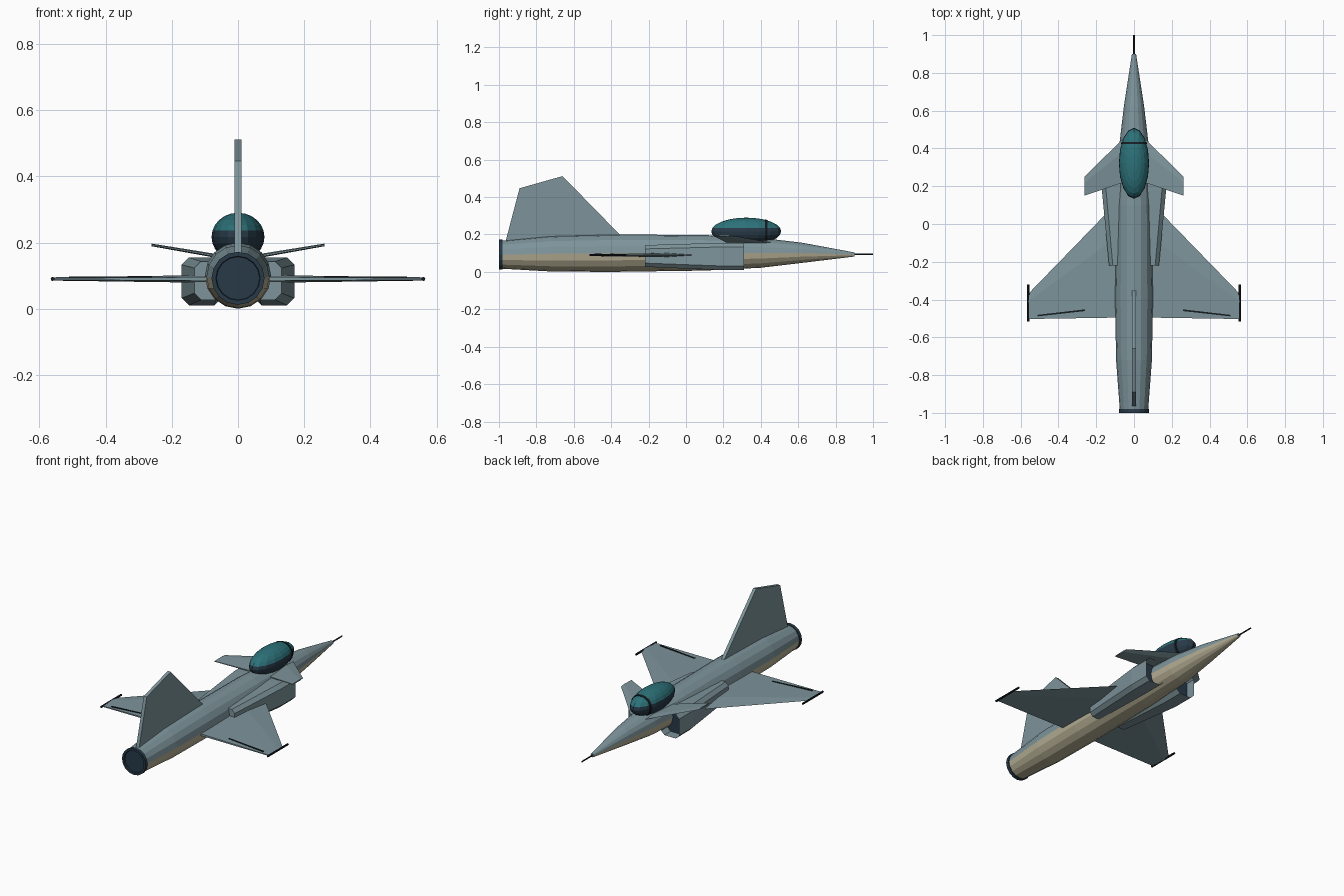
import bpy, bmesh, math
from mathutils import Vector

cube = bpy.data.objects.get("Cube")
if cube:
    bpy.data.objects.remove(cube, do_unlink=True)


def material(name, r, g, b):
    m = bpy.data.materials.new(name)
    m.use_nodes = True
    m.diffuse_color = (r, g, b, 1)
    m.node_tree.nodes["Principled BSDF"].inputs["Base Color"].default_value = (r, g, b, 1)
    return m


grey = material("blue grey paint", 0.205, 0.296, 0.328)
tan = material("tan belly paint", 0.47, 0.43, 0.30)
navy = material("dark navy", 0.021, 0.042, 0.064)
black = material("near black", 0.008, 0.012, 0.016)
teal = material("teal glass", 0.025, 0.165, 0.19)


def finish(bm, name, *mats):
    bmesh.ops.recalc_face_normals(bm, faces=bm.faces)
    mesh = bpy.data.meshes.new(name)
    bm.to_mesh(mesh)
    bm.free()
    for m in mats:
        mesh.materials.append(m)
    ob = bpy.data.objects.new(name, mesh)
    bpy.context.collection.objects.link(ob)
    return ob


def loft(sections):
    """Skin a row of equal point rings and cap both ends."""
    bm = bmesh.new()
    rings = [[bm.verts.new(p) for p in s] for s in sections]
    n = len(rings[0])
    for a, b in zip(rings, rings[1:]):
        for i in range(n):
            j = (i + 1) % n
            bm.faces.new((a[i], a[j], b[j], b[i]))
    bm.faces.new(rings[0])
    bm.faces.new(rings[-1])
    return bm


def ring(y, z, r, sides=16):
    turn = 2 * math.pi / sides
    return [(r * math.cos(i * turn), y, z + r * math.sin(i * turn)) for i in range(sides)]


def rod(name, a, b, r, mat, sides=8):
    a, b = Vector(a), Vector(b)
    bm = bmesh.new()
    rot = Vector((0, 0, 1)).rotation_difference(b - a).to_matrix().to_4x4()
    rot.translation = (a + b) / 2
    bmesh.ops.create_cone(bm, cap_ends=True, segments=sides, radius1=r, radius2=r,
                          depth=(b - a).length, matrix=rot)
    return finish(bm, name, mat)


def airfoil(x, front, back, z, t):
    """Thin section with a sharp leading edge and blunt trailing edge."""
    mid = front + (back - front) * 0.3
    return [(x, front, z), (x, mid, z + t / 2), (x, back, z + t / 4),
            (x, back, z - t / 4), (x, mid, z - t / 2)]


# Fuselage with a tan belly
hull = [(-0.985, 0.092, 0.075), (-0.72, 0.097, 0.095), (-0.4, 0.1, 0.1), (0.1, 0.102, 0.095),
        (0.4, 0.102, 0.08), (0.62, 0.102, 0.054), (0.9, 0.093, 0.011)]
bm = loft([ring(*s) for s in hull])
for f in bm.faces:
    f.material_index = 1 if f.calc_center_median().z < 0.095 and len(f.verts) == 4 else 0
finish(bm, "fuselage", grey, tan)

# Exhaust nozzle with a shallow recess
nozzle = [(-0.98, 0.08), (-1.0, 0.08), (-1.0, 0.067), (-0.992, 0.065)]
finish(loft([ring(y, 0.092, r) for y, r in nozzle]), "exhaust_nozzle", navy)

# Nose probe
rod("nose_probe", (0, 0.89, 0.093), (0, 1, 0.093), 0.004, black)

# Canopy: glass above, dark frame below
bm = bmesh.new()
bmesh.ops.create_uvsphere(bm, u_segments=16, v_segments=12, radius=1)
for v in bm.verts:
    v.co = (v.co.x * 0.08, 0.322 + v.co.y * 0.187, 0.217 + v.co.z * 0.073)
for f in bm.faces:
    f.material_index = 0 if f.calc_center_median().z > 0.23 else 1
finish(bm, "canopy", teal, navy)


# Canopy arch following the glass
def hoop(y, grow):
    k = math.sqrt(1 - ((y - 0.322) / 0.187) ** 2) * grow
    return [(0.08 * k * math.cos(a), y, 0.217 + 0.073 * k * math.sin(a))
            for a in [i * math.pi / 8 for i in range(16)]]


finish(loft([hoop(0.423, 1.04), hoop(0.435, 1.04)]), "canopy_arch", black)

# Tail fin, a flat plate
fin = [(-0.968, 0.15), (-0.89, 0.447), (-0.66, 0.512), (-0.34, 0.185)]
finish(loft([[(x, y, z) for y, z in fin] for x in (-0.01, 0.01)]), "tail_fin", grey)


# Intake section: box with bevelled corners
def duct(s, y, inner, outer, low, high, c):
    pts = [(inner + c, low), (outer - c, low), (outer, low + c), (outer, high - c),
           (outer - c, high), (inner + c, high), (inner, high - c), (inner, low + c)]
    return [(s * x, y, z) for x, z in pts]


for side, s in (("left", 1), ("right", -1)):
    # Delta wing
    finish(loft([airfoil(s * 0.06, 0.145, -0.495, 0.09, 0.024),
                 airfoil(s * 0.56, -0.37, -0.503, 0.09, 0.01)]), side + "_wing", grey)

    # Wingtip rail and dark control-surface strip
    rod(side + "_wingtip_rail", (s * 0.56, -0.32, 0.09), (s * 0.56, -0.515, 0.09), 0.006, black)
    strip = [(0.26, -0.452), (0.51, -0.481), (0.51, -0.489), (0.26, -0.461)]
    finish(loft([[(s * x, y, z) for x, y in strip] for z in (0.0925, 0.0975)]),
           side + "_flap_strip", black)

    # Canard, angled upward
    finish(loft([airfoil(s * 0.05, 0.46, 0.222, 0.157, 0.012),
                 airfoil(s * 0.262, 0.25, 0.15, 0.193, 0.008)]), side + "_canard", grey)

    # Air intake with a dark recessed mouth
    bm = loft([duct(s, -0.22, 0.045, 0.132, 0.027, 0.143, 0.02),
               duct(s, 0.18, 0.05, 0.17, 0.01, 0.155, 0.022),
               duct(s, 0.31, 0.05, 0.17, 0.01, 0.155, 0.022)])
    mouth = max(bm.faces, key=lambda f: f.calc_center_median().y)
    bmesh.ops.inset_region(bm, faces=[mouth], thickness=0.012)
    bmesh.ops.translate(bm, verts=mouth.verts, vec=(0, -0.06, 0))
    mouth.material_index = 1
    finish(bm, side + "_air_intake", grey, navy)
